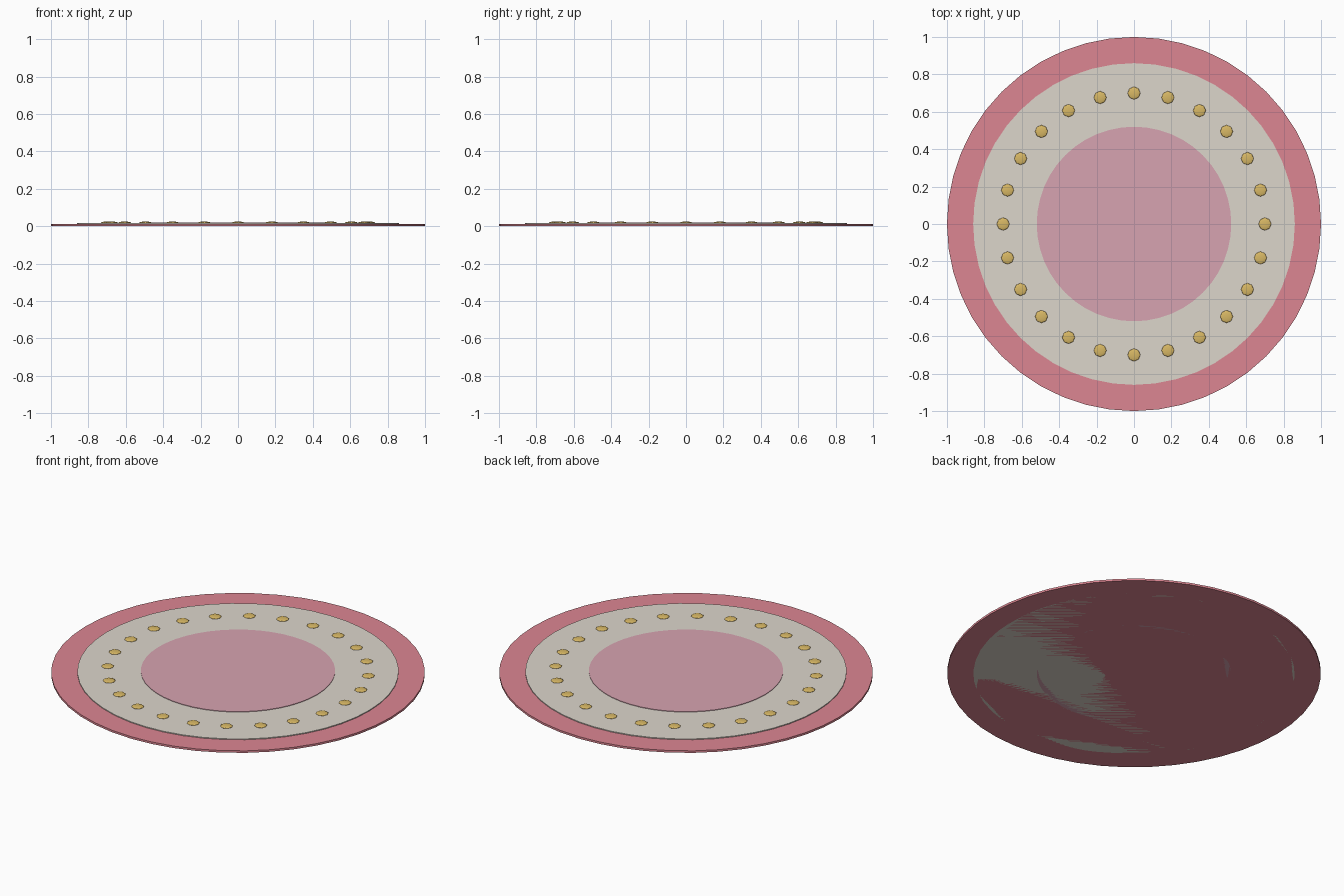
import bpy, math

if "Cube" in bpy.data.objects:
    bpy.data.objects.remove(bpy.data.objects["Cube"])

def material(name, rgb):
    m = bpy.data.materials.new(name)
    m.diffuse_color = (*rgb, 1)
    m.use_nodes = True
    m.node_tree.nodes["Principled BSDF"].inputs["Base Color"].default_value = m.diffuse_color
    return m

def disc(name, radius, top, mat):
    bpy.ops.mesh.primitive_cylinder_add(vertices=48, radius=radius, depth=top,
                                        location=(0, 0, top / 2))
    ob = bpy.context.object
    ob.name = name
    ob.data.materials.append(mat)
    bpy.ops.object.shade_smooth_by_angle(angle=math.radians(30))
    return ob

# Stacked round layers of the rug, all resting on the floor
disc("rug_border", 1.0, 0.012, material("rose", (0.72, 0.24, 0.29)))
disc("rug_band", 0.86, 0.017, material("cream", (0.72, 0.67, 0.60)))
disc("rug_centre", 0.52, 0.020, material("pale_pink", (0.68, 0.37, 0.44)))

# Ring of flattened gold beads sharing one mesh
gold = material("gold", (0.69, 0.48, 0.13))
COUNT = 24
bead_mesh = None
for i in range(COUNT):
    a = 2 * math.pi * i / COUNT
    pos = (0.70 * math.cos(a), 0.70 * math.sin(a), 0.018)
    if bead_mesh is None:
        bpy.ops.mesh.primitive_uv_sphere_add(segments=8, ring_count=6, radius=0.034, location=pos)
        bead = bpy.context.object
        bead_mesh = bead.data
        bead_mesh.materials.append(gold)
        bpy.ops.object.shade_smooth()
    else:
        bead = bpy.data.objects.new("bead", bead_mesh)
        bpy.context.collection.objects.link(bead)
        bead.location = pos
    bead.name = f"bead_{i + 1}"
    bead.scale = (1, 1, 0.2)
